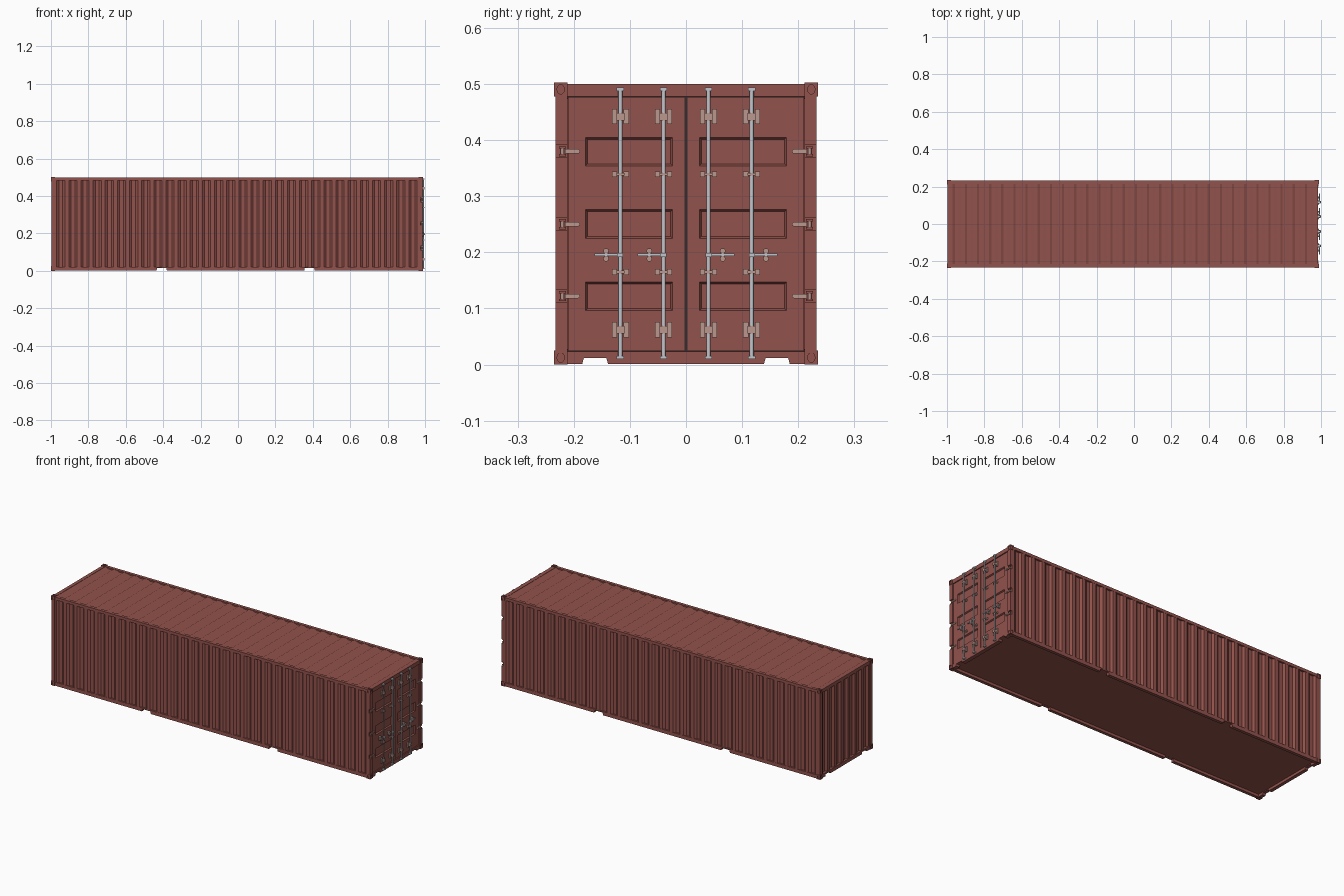
import bpy, bmesh, math
from mathutils import Vector, Matrix

if "Cube" in bpy.data.objects:
    bpy.data.objects.remove(bpy.data.objects["Cube"])

CX, CZ = -0.006, 0.2515          # centre of the frame (door hardware sticks out past it)
HINGES = (0.122, 0.25, 0.38)
RODS = (0.04, 0.117)


def material(name, rgb):
    m = bpy.data.materials.new(name)
    m.diffuse_color = (*rgb, 1)
    m.use_nodes = True
    m.node_tree.nodes["Principled BSDF"].inputs["Base Color"].default_value = m.diffuse_color
    return m


RED = material("red_paint", (0.29, 0.085, 0.072))
STEEL = material("steel", (0.55, 0.56, 0.6))
PLATE = material("fittings", (0.5, 0.31, 0.27))
DARK = material("gasket", (0.04, 0.025, 0.025))


def finish(name, bm, mat, mirror="", origin=(0, 0, 0), recalc=True, smooth=False):
    if recalc:
        bmesh.ops.recalc_face_normals(bm, faces=bm.faces)
    bmesh.ops.translate(bm, verts=bm.verts, vec=-Vector(origin))
    me = bpy.data.meshes.new(name)
    bm.to_mesh(me)
    bm.free()
    me.materials.append(mat)
    ob = bpy.data.objects.new(name, me)
    ob.location = origin
    bpy.context.collection.objects.link(ob)
    if mirror:
        mod = ob.modifiers.new("mirror", 'MIRROR')
        mod.use_axis = ['x' in mirror, 'y' in mirror, 'z' in mirror]
        mod.use_mirror_merge = False
    if smooth:
        bpy.ops.object.select_all(action='DESELECT')
        ob.select_set(True)
        bpy.context.view_layer.objects.active = ob
        bpy.ops.object.shade_smooth_by_angle(angle=math.radians(40))
    return ob


def box(bm, x0, x1, y0, y1, z0, z1):
    m = Matrix.Translation(((x0 + x1) / 2, (y0 + y1) / 2, (z0 + z1) / 2)) @ \
        Matrix.Diagonal((x1 - x0, y1 - y0, z1 - z0, 1))
    bmesh.ops.create_cube(bm, size=1, matrix=m)


def cyl(bm, centre, r, length, axis='z', seg=12, r2=None):
    rot = {'x': Matrix.Rotation(math.pi / 2, 4, 'Y'),
           'y': Matrix.Rotation(math.pi / 2, 4, 'X'), 'z': Matrix()}[axis]
    m = Matrix.Translation(centre) @ rot @ Matrix.Diagonal((r, r2 or r, length, 1))
    bmesh.ops.create_cone(bm, cap_ends=True, segments=seg, radius1=1, radius2=1, depth=1, matrix=m)


def prism(bm, pts, place, a, b):
    # extrude a 2D outline between depths a and b
    face = bm.faces.new([bm.verts.new(place(u, v, a)) for u, v in pts])
    new = bmesh.ops.extrude_face_region(bm, geom=[face])["geom"]
    shift = Vector(place(0, 0, b)) - Vector(place(0, 0, a))
    bmesh.ops.translate(bm, verts=[v for v in new if isinstance(v, bmesh.types.BMVert)], vec=shift)


def notched(u0, u1, v1, centres, half, height):
    # rail outline with trapezoid fork notches in its lower edge
    pts = [(u0, v1), (u0, 0.001)]
    for c in centres:
        pts += [(c - half, 0.001), (c - half + 0.003, height),
                (c + half - 0.003, height), (c + half, 0.001)]
    return pts + [(u1, 0.001), (u1, v1)]


def corrugated(name, u0, u1, n, depth, place, a, b, out, mirror=""):
    # folded sheet: outer flat, slope, inner flat, slope
    p = (u1 - u0) / n
    prof = [(u0, 0)]
    for i in range(n):
        s = u0 + i * p
        prof += [(s + p * f, d) for f, d in ((0.16, 0), (0.34, depth), (0.66, depth), (0.84, 0))]
    prof.append((u1, 0))
    bm = bmesh.new()
    rows = [[bm.verts.new(place(u, d, w)) for u, d in prof] for w in (a, b)]
    for i in range(len(prof) - 1):
        bm.faces.new((rows[0][i], rows[0][i + 1], rows[1][i + 1], rows[1][i]))
    bm.normal_update()
    if sum(f.normal.dot(Vector(out)) for f in bm.faces) < 0:
        bmesh.ops.reverse_faces(bm, faces=bm.faces)
    return finish(name, bm, RED, mirror, recalc=False)


# corrugated side walls, roof and blind end
corrugated("side_wall", -0.98, 0.968, 30, 0.009, lambda u, d, w: (u, -0.2312 + d, w),
           0.018, 0.487, (0, -1, 0), "y")
corrugated("roof", -0.98, 0.968, 30, 0.006, lambda u, d, w: (u, w, 0.4985 - d),
           -0.217, 0.217, (0, 0, 1))
corrugated("end_wall", -0.213, 0.213, 7, 0.011, lambda u, d, w: (-0.994 + d, u, w),
           0.02, 0.482, (-1, 0, 0))

# floor
bm = bmesh.new()
box(bm, -0.985, 0.972, -0.217, 0.217, 0.0155, 0.022)
finish("floor", bm, RED)

# side rails
bm = bmesh.new()
prism(bm, notched(-0.98, 0.968, 0.021, (-0.408, 0.382), 0.028, 0.015),
      lambda u, v, w: (u, w, v), 0.215, 0.232)
finish("bottom_rail", bm, RED, "y")
bm = bmesh.new()
box(bm, -0.98, 0.968, 0.215, 0.232, 0.484, 0.5)
finish("top_rail", bm, RED, "y")

# end frames: sills and headers
for name, x0, x1, zs, zh in (("door", 0.962, 0.984, 0.023, 0.478),
                             ("blind", -0.997, -0.978, 0.021, 0.481)):
    bm = bmesh.new()
    prism(bm, notched(-0.214, 0.214, zs, (-0.162, 0.162), 0.023, 0.012),
          lambda u, v, w: (w, u, v), x0, x1)
    finish(name + "_sill", bm, RED)
    bm = bmesh.new()
    box(bm, x0, x1, -0.214, 0.214, zh, 0.5)
    finish(name + "_header", bm, RED)

# corner posts; the door posts have gaps at the hinges
bm = bmesh.new()
box(bm, -0.998, -0.979, 0.212, 0.2325, 0.02, 0.482)
finish("blind_post", bm, RED, "y")
bm = bmesh.new()
box(bm, 0.964, 0.977, 0.211, 0.2325, 0.02, 0.482)
edges = [0.02] + [z + s for z in HINGES for s in (-0.011, 0.011)] + [0.482]
for z0, z1 in zip(edges[::2], edges[1::2]):
    box(bm, 0.977, 0.986, 0.211, 0.2325, z0, z1)
finish("door_post", bm, RED, "y")

# corner castings with oval holes
bm = bmesh.new()
box(bm, 0.966, 0.988, 0.2115, 0.235, 0.478, 0.503)
casting = finish("corner_casting", bm, RED, "", (CX, 0, CZ))
c = Vector((0.977, 0.2233, 0.4905))
for axis, off, r, r2 in (('x', (0.011, 0, 0), 0.0085, 0.0065),
                         ('y', (0, 0.0117, 0), 0.006, 0.0085),
                         ('z', (0, 0, 0.0125), 0.0085, 0.006)):
    bm = bmesh.new()
    cyl(bm, c + Vector(off), r, 0.008, axis, 16, r2)
    cutter = finish("hole_cutter_" + axis, bm, RED)
    cutter.hide_render = True
    cutter.hide_set(True)
    mod = casting.modifiers.new("hole_" + axis, 'BOOLEAN')
    mod.object, mod.operation, mod.solver = cutter, 'DIFFERENCE', 'EXACT'
mod = casting.modifiers.new("mirror", 'MIRROR')
mod.use_axis = [True, True, True]

# door leaf with three recessed panels
ys = (0.0025, 0.024, 0.179, 0.2105)
zs = (0.0245, 0.096, 0.147, 0.225, 0.276, 0.354, 0.405, 0.4765)
bm = bmesh.new()
g = [[bm.verts.new((0.980, y, z)) for z in zs] for y in ys]
panels = []
for i in range(3):
    for j in range(7):
        f = bm.faces.new((g[i][j], g[i + 1][j], g[i + 1][j + 1], g[i][j + 1]))
        if i == 1 and j % 2:
            panels.append(f)
rim = [e for e in bm.edges if e.is_boundary]
new = bmesh.ops.extrude_edge_only(bm, edges=rim)["geom"]
bmesh.ops.translate(bm, verts=[v for v in new if isinstance(v, bmesh.types.BMVert)], vec=(-0.015, 0, 0))
bm.normal_update()
bmesh.ops.inset_individual(bm, faces=panels, thickness=0.005, depth=-0.007)
finish("door_leaf", bm, RED, "y")

# door gasket
bm = bmesh.new()
box(bm, 0.966, 0.977, -0.213, 0.213, 0.0235, 0.0275)
box(bm, 0.966, 0.977, -0.213, 0.213, 0.4735, 0.4775)
box(bm, 0.966, 0.978, -0.003, 0.003, 0.0235, 0.4775)
finish("door_gasket", bm, DARK)

# locking rods
bm = bmesh.new()
for y in RODS:
    cyl(bm, (0.991, y, 0.2515), 0.0038, 0.482)
finish("locking_rod", bm, STEEL, "y", smooth=True)

# cam keepers on sill and header
bm = bmesh.new()
for y in RODS:
    for z in (0.0125, 0.4905):
        box(bm, 0.982, 0.996, y - 0.0065, y + 0.0065, z - 0.003, z + 0.003)
finish("cam_keeper", bm, STEEL, "y")

# rod brackets: paired plates, saddle and bolts
bm = bmesh.new()
for y in RODS:
    for z, h in ((0.442, 0.0135), (0.339, 0.005), (0.165, 0.005), (0.062, 0.0135)):
        for s in (-1, 1):
            yc = y + s * 0.0105
            box(bm, 0.979, 0.986, yc - 0.0045, yc + 0.0045, z - h, z + h)
            for dz in ((-0.008, 0.008) if h > 0.01 else (0,)):
                cyl(bm, (0.9865, yc, z + dz), 0.002, 0.003, 'x', 8)
        box(bm, 0.984, 0.9965, y - 0.007, y + 0.007, z - h * 0.5, z + h * 0.5)
finish("rod_bracket", bm, PLATE, "y")

# door handles with their catches
bm = bmesh.new()
for y in RODS:
    box(bm, 0.990, 0.994, y, y + 0.046, 0.1935, 0.1975)
    box(bm, 0.987, 1.0, y - 0.005, y + 0.006, 0.192, 0.199)
finish("door_handle", bm, STEEL, "y")
bm = bmesh.new()
for y in RODS:
    yc = y + 0.0255
    box(bm, 0.979, 0.988, yc - 0.004, yc + 0.004, 0.190, 0.201)
    for z in (0.1885, 0.2025):
        cyl(bm, (0.986, yc, z), 0.005, 0.014, 'x', 10)
finish("handle_catch", bm, PLATE, "y")

# hinges: strap, bolts, lug and pin
bm = bmesh.new()
lug = bmesh.new()
for z in HINGES:
    box(bm, 0.979, 0.984, 0.193, 0.216, z - 0.004, z + 0.004)
    cyl(bm, (0.9815, 0.193, z), 0.004, 0.005, 'x', 12)
    for y in (0.194, 0.2, 0.206):
        cyl(bm, (0.9845, y, z), 0.0018, 0.003, 'x', 8)
    cyl(bm, (0.982, 0.2205, z), 0.0035, 0.018)
    for s in (-1, 1):
        box(lug, 0.976, 0.986, 0.2135, 0.2265, z + s * 0.007 - 0.002, z + s * 0.007 + 0.002)
finish("hinge_strap", bm, PLATE, "y")
finish("hinge_lug", lug, RED, "y")
